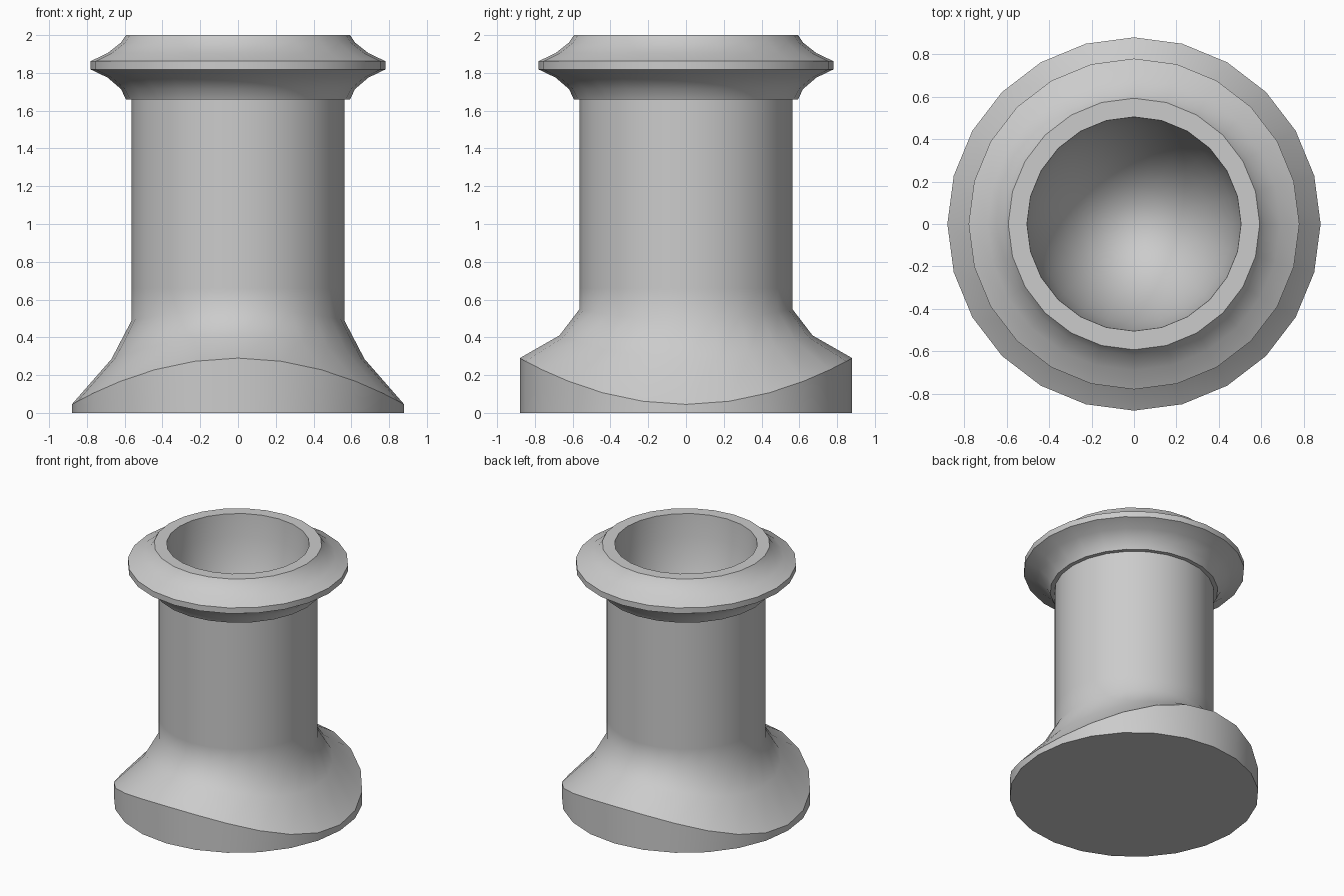
import bpy, bmesh
from math import sin, cos, pi

if "Cube" in bpy.data.objects:
    bpy.data.objects.remove(bpy.data.objects["Cube"])

SIDES = 24


def lathe(name, profile):
    """Spin (radius, z, saddle lift, sharp) rings; lift raises the front and back."""
    bm = bmesh.new()
    rings = []
    for r, z, lift, sharp in profile:
        ring = []
        for i in range(SIDES):
            a = 2 * pi * i / SIDES
            ring.append(bm.verts.new((r * cos(a), r * sin(a), z + lift * sin(a) ** 2)))
        rings.append(ring)
    for lo, hi in zip(rings, rings[1:]):
        for i in range(SIDES):
            j = (i + 1) % SIDES
            bm.faces.new((lo[i], lo[j], hi[j], hi[i]))
    # flat underside and the tip of the bowl
    bm.faces.new(rings[0][::-1])
    tip = bm.verts.new((0, 0, BOWL_Z - BOWL_DEPTH))
    last = rings[-1]
    for i in range(SIDES):
        bm.faces.new((last[i], last[(i + 1) % SIDES], tip))
    for f in bm.faces:
        f.smooth = True
    # hard creases only where the profile turns sharply
    for ring, p in zip(rings, profile):
        if p[3]:
            for i in range(SIDES):
                bm.edges.get((ring[i], ring[(i + 1) % SIDES])).smooth = False
    bmesh.ops.recalc_face_normals(bm, faces=bm.faces)
    mesh = bpy.data.meshes.new(name)
    bm.to_mesh(mesh)
    bm.free()
    obj = bpy.data.objects.new(name, mesh)
    bpy.context.collection.objects.link(obj)
    return obj


BOWL_R, BOWL_Z, BOWL_DEPTH = 0.505, 2.0, 0.9

# saddle-shaped foot and flare
foot = [(0.88, 0, 0, True), (0.88, 0.045, 0.245, True),
        (0.67, 0.285, 0.125, False), (0.563, 0.49, 0.06, False)]
# straight column and flared collar
column = [(0.563, 0.66, 0, False), (0.563, 1.66, 0, True)]
collar = [(0.593, 1.66, 0, True), (0.62, 1.715, 0, False), (0.69, 1.775, 0, False),
          (0.78, 1.818, 0, True), (0.78, 1.862, 0, True),
          (0.69, 1.905, 0, False), (0.62, 1.96, 0, False), (0.593, 2.0, 0, True)]
# rounded hollow inside the rim
bowl = [(BOWL_R * cos(k * pi / 16), BOWL_Z - BOWL_DEPTH * sin(k * pi / 16), 0, k == 0)
        for k in range(8)]

lathe("flared_pedestal_cup", foot + column + collar + bowl)
